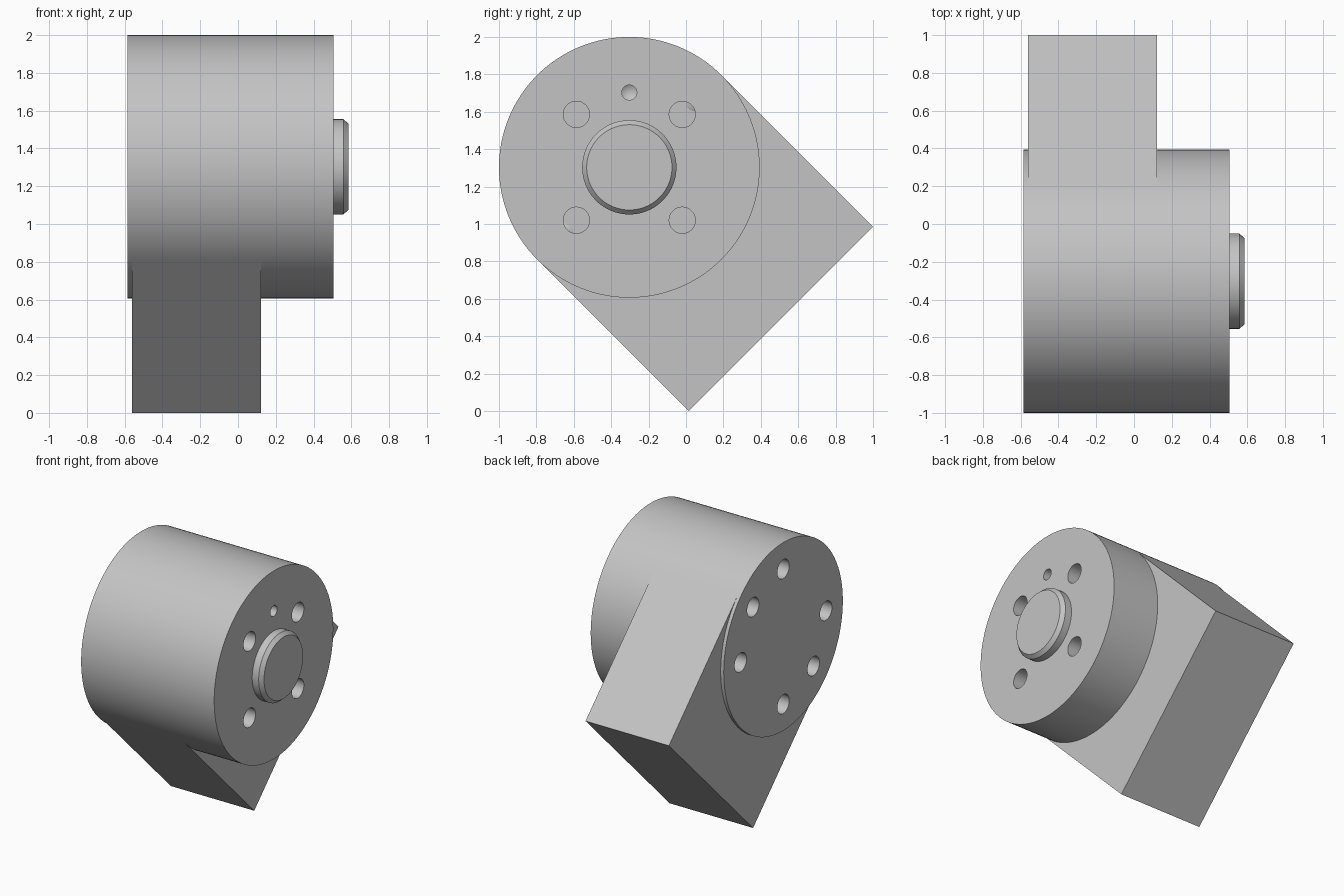
import bpy, bmesh, math
from mathutils import Vector

cube = bpy.data.objects.get("Cube")
if cube:
    bpy.data.objects.remove(cube, do_unlink=True)

R = 0.697                      # drum radius
CY, CZ = R - 1, 2 - R          # drum axis
BACK, FRONT = -0.585, 0.505    # drum ends along x

grey = bpy.data.materials.new("plain_grey")
grey.use_nodes = True
grey.diffuse_color = (0.55, 0.55, 0.55, 1)
grey.node_tree.nodes["Principled BSDF"].inputs["Base Color"].default_value = grey.diffuse_color


def add_lathe(bm, profile, dy=0.0, dz=0.0, sides=48):
    """Closed solid turned about x from (x, radius) points; radius 0 is a tip."""
    rings = []
    for x, r in profile:
        count = sides if r > 0 else 1
        rings.append([bm.verts.new((x, CY + dy + r * math.cos(math.tau * i / sides),
                                    CZ + dz + r * math.sin(math.tau * i / sides)))
                      for i in range(count)])
    for a, b in zip(rings, rings[1:]):
        for i in range(sides):
            j = (i + 1) % sides
            quad = [a[i % len(a)], a[j % len(a)], b[j % len(b)], b[i % len(b)]]
            bm.faces.new(list(dict.fromkeys(quad)))
    for ring in (rings[0], rings[-1]):
        if len(ring) > 1:
            bm.faces.new(ring)


def finish(name, bm):
    bmesh.ops.recalc_face_normals(bm, faces=bm.faces)
    mesh = bpy.data.meshes.new(name)
    bm.to_mesh(mesh)
    bm.free()
    mesh.materials.append(grey)
    obj = bpy.data.objects.new(name, mesh)
    bpy.context.collection.objects.link(obj)
    return obj


def select(obj):
    bpy.ops.object.select_all(action='DESELECT')
    obj.select_set(True)
    bpy.context.view_layer.objects.active = obj


def smooth(obj):
    select(obj)
    bpy.ops.object.shade_smooth_by_angle(angle=math.radians(25))


# Drum
bm = bmesh.new()
add_lathe(bm, [(BACK, R), (FRONT, R)], sides=128)
drum = finish("drum", bm)

# Hole cutters: four bolt holes and a drilled pin hole in front, six drilled holes behind
bm = bmesh.new()
HOLE, PITCH, FLOOR = 0.07, 0.283, 0.055
for dy in (-PITCH, PITCH):
    for dz in (-PITCH, PITCH):
        add_lathe(bm, [(FLOOR, HOLE), (FRONT + 0.05, HOLE)], dy, dz)
add_lathe(bm, [(0.28, 0), (0.305, 0.04), (FRONT + 0.05, 0.04)], 0, 0.4)
for deg in (0, 45, 90, 180, 225, 270):
    a = math.radians(deg)
    add_lathe(bm, [(BACK - 0.05, HOLE), (-0.05, HOLE), (-0.01, 0)],
              0.5 * math.cos(a), 0.5 * math.sin(a))
cutter = finish("hole_cutter", bm)
cutter.hide_render = True

mod = drum.modifiers.new("holes", 'BOOLEAN')
mod.operation = 'DIFFERENCE'
mod.solver = 'EXACT'
mod.object = cutter
select(drum)
bpy.ops.object.modifier_apply(modifier=mod.name)
bpy.data.objects.remove(cutter, do_unlink=True)
smooth(drum)

# Drill tips that break into two of the bolt holes
bm = bmesh.new()
for s in (-1, 1):
    d = s * 0.5 * math.sqrt(0.5)
    add_lathe(bm, [(FLOOR - 0.01, HOLE), (FLOOR + 0.035, 0)], d, d)
smooth(finish("drill_tips", bm))

# Chamfered boss on the front of the drum
bm = bmesh.new()
add_lathe(bm, [(FRONT - 0.02, 0.252), (0.558, 0.252), (0.585, 0.228)], sides=96)
smooth(finish("boss", bm))

# Tilted block, tangent to the drum and hollowed to fit around it
along = Vector((0, 1, -1)).normalized()
across = Vector((0, 1, 1)).normalized()
centre = Vector((0, CY, CZ))
length = (2 - R) * math.sqrt(2) - R
outline = [(0, R), (length, R), (length, -R), (0, -R)]
inner = R - 0.03
for i in range(33):
    a = -math.pi / 2 + math.pi * i / 32
    outline.append((inner * math.cos(a), inner * math.sin(a)))
bm = bmesh.new()
face = bm.faces.new([bm.verts.new(centre + along * t + across * n + Vector((-0.56, 0, 0)))
                     for t, n in outline])
sweep = bmesh.ops.extrude_face_region(bm, geom=[face])
bmesh.ops.translate(bm, vec=(0.683, 0, 0),
                    verts=[v for v in sweep["geom"] if isinstance(v, bmesh.types.BMVert)])
# close the starting side if the extrusion removed it
bmesh.ops.holes_fill(bm, edges=[e for e in bm.edges if e.is_boundary], sides=0)
finish("mounting_block", bm)
